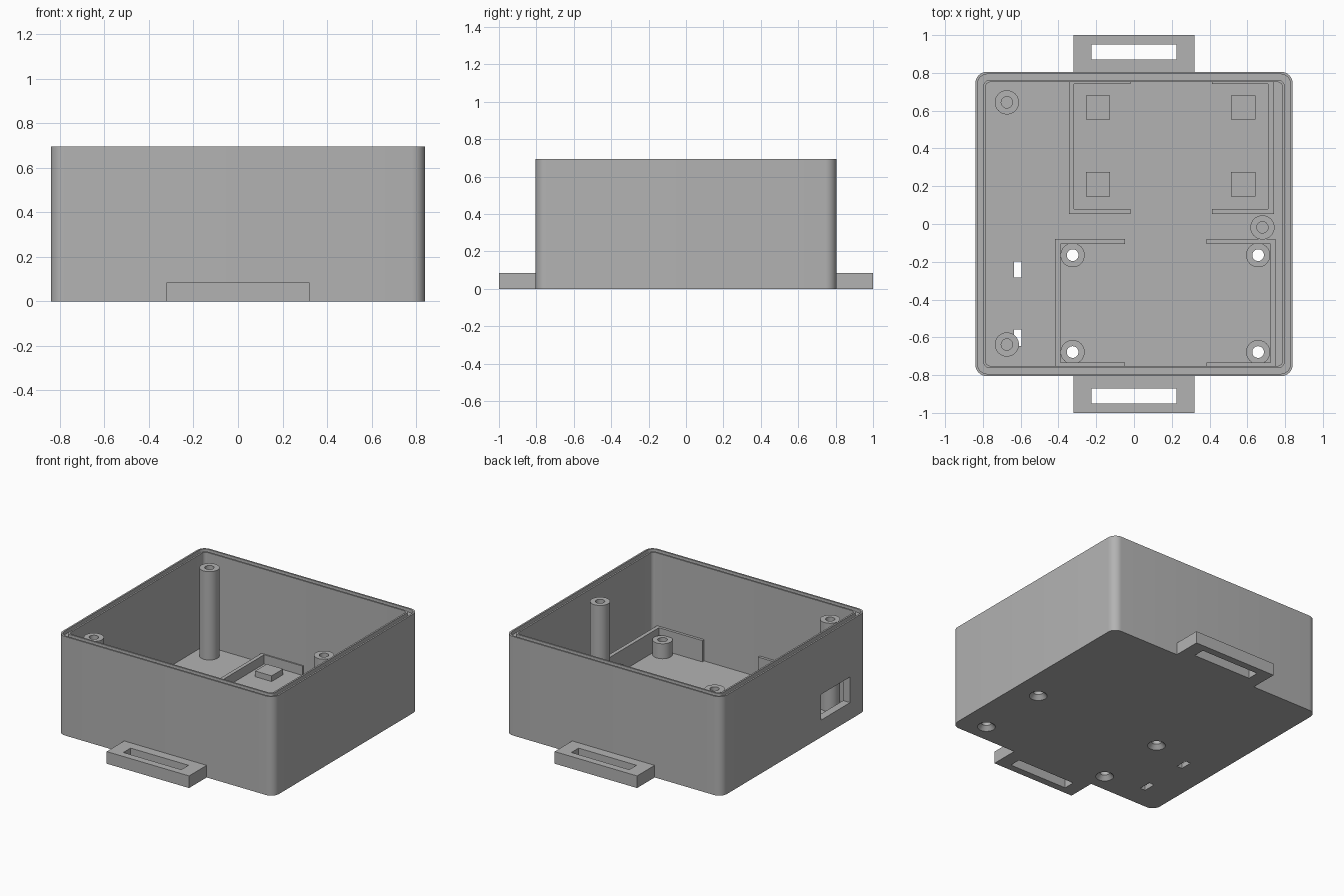
import bpy, bmesh
from math import sin, cos, pi

cube = bpy.data.objects.get("Cube")
if cube:
    bpy.data.objects.remove(cube, do_unlink=True)

HX, HY, TOP, FLOOR, TAB = 0.84, 0.805, 0.695, 0.035, 0.085

grey = bpy.data.materials.new("plain grey plastic")
grey.use_nodes = True
grey.diffuse_color = (0.45, 0.45, 0.45, 1)
grey.node_tree.nodes["Principled BSDF"].inputs["Base Color"].default_value = grey.diffuse_color


def add_rings(bm, rings, closed=False):
    """Join equal rings of points; cap the ends or close into a tube."""
    loops = [[bm.verts.new(p) for p in ring] for ring in rings]
    pairs = list(zip(loops, loops[1:]))
    if closed:
        pairs.append((loops[-1], loops[0]))
    else:
        bm.faces.new(loops[0][::-1])
        bm.faces.new(loops[-1])
    for a, b in pairs:
        for i in range(len(a)):
            j = (i + 1) % len(a)
            bm.faces.new((a[i], a[j], b[j], b[i]))


def add_box(bm, x0, x1, y0, y1, z0, z1):
    add_rings(bm, [rect(x0, x1, y0, y1, z) for z in (z0, z1)])


def rect(x0, x1, y0, y1, z):
    return [(x0, y0, z), (x1, y0, z), (x1, y1, z), (x0, y1, z)]


def circle(x, y, r, z, n=32):
    return [(x + r * cos(2 * pi * i / n), y + r * sin(2 * pi * i / n), z) for i in range(n)]


def rounded(inset, r, z, n=8):
    """Rounded rectangle inset from the outside of the box."""
    pts = []
    for k, (sx, sy) in enumerate([(1, 1), (-1, 1), (-1, -1), (1, -1)]):
        for i in range(n + 1):
            a = pi / 2 * (k + i / n)
            pts.append((sx * (HX - inset - r) + r * cos(a), sy * (HY - inset - r) + r * sin(a), z))
    return pts


def finish(name, bm):
    bmesh.ops.recalc_face_normals(bm, faces=bm.faces)
    mesh = bpy.data.meshes.new(name)
    bm.to_mesh(mesh)
    bm.free()
    mesh.materials.append(grey)
    obj = bpy.data.objects.new(name, mesh)
    bpy.context.collection.objects.link(obj)
    return obj


def smooth(obj):
    bpy.ops.object.select_all(action="DESELECT")
    obj.select_set(True)
    bpy.context.view_layer.objects.active = obj
    bpy.ops.object.shade_smooth_by_angle(angle=0.6)


# Open box with a sealing groove around the rim
bm = bmesh.new()
groove = TOP - 0.025
add_rings(bm, [rounded(0, 0.06, 0), rounded(0, 0.06, TOP),
               rounded(0.012, 0.05, TOP), rounded(0.012, 0.05, groove),
               rounded(0.042, 0.035, groove), rounded(0.042, 0.035, TOP),
               rounded(0.054, 0.025, TOP), rounded(0.054, 0.025, FLOOR)])
box = finish("box_shell", bm)

# Openings: countersunk screw holes, floor slots, side window
standoffs = [(x, y) for x in (-0.325, 0.657) for y in (-0.165, -0.678)]
bm = bmesh.new()
for x, y in standoffs:
    add_rings(bm, [circle(x, y, 0.062, -0.005), circle(x, y, 0.031, 0.028),
                   circle(x, y, 0.031, FLOOR + 0.02)])
for y0, y1 in [(-0.283, -0.198), (-0.647, -0.558)]:
    add_box(bm, -0.635, -0.595, y0, y1, -0.05, FLOOR + 0.02)
add_box(bm, -0.9, -0.75, -0.62, -0.3, 0.12, 0.3)
cutter = finish("opening_cutter", bm)
cutter.hide_render = True
cut = box.modifiers.new("openings", "BOOLEAN")
cut.operation, cut.solver, cut.object = "DIFFERENCE", "EXACT", cutter
bpy.context.view_layer.objects.active = box
bpy.ops.object.modifier_apply(modifier=cut.name)
bpy.data.objects.remove(cutter, do_unlink=True)
smooth(box)

# Strap tabs at front and back, each with a slot
for name, s in (("front_strap_tab", -1), ("back_strap_tab", 1)):
    bm = bmesh.new()
    outer = (-0.32, 0.32, s * (HY - 0.005), s)
    inner = (-0.225, 0.225, s * 0.87, s * 0.95)
    add_rings(bm, [rect(*outer, 0), rect(*outer, TAB), rect(*inner, TAB), rect(*inner, 0)], True)
    finish(name, bm)

# Tall lid posts with blind screw holes
for i, (x, y) in enumerate([(-0.673, 0.644), (-0.673, -0.638), (0.68, -0.018)]):
    bm = bmesh.new()
    add_rings(bm, [circle(x, y, 0.064, FLOOR), circle(x, y, 0.064, 0.655),
                   circle(x, y, 0.03, 0.655), circle(x, y, 0.03, 0.4)])
    smooth(finish(f"lid_post_{i + 1}", bm))

# Short board standoffs, open right through
for i, (x, y) in enumerate(standoffs):
    bm = bmesh.new()
    add_rings(bm, [circle(x, y, r, z) for r, z in
                   ((0.064, FLOOR), (0.064, 0.14), (0.031, 0.14), (0.031, FLOOR))], True)
    smooth(finish(f"board_standoff_{i + 1}", bm))


# Low C-shaped walls that frame the two board bays
def bracket(name, xo, xi, xe, y0, y0i, y1i, y1, top):
    outline = [(xo, y0), (xe, y0), (xe, y0i), (xi, y0i), (xi, y1i), (xe, y1i), (xe, y1), (xo, y1)]
    bm = bmesh.new()
    add_rings(bm, [[(x, y, z) for x, y in outline] for z in (FLOOR, top)])
    finish(name, bm)


back_y = (0.053, 0.079, 0.742, 0.753)
front_y = (-0.753, -0.732, -0.107, -0.08)
bracket("back_bay_right_wall", -0.343, -0.317, -0.018, *back_y, 0.1)
bracket("back_bay_left_wall", 0.74, 0.71, 0.412, *back_y, 0.1)
bracket("front_bay_right_wall", -0.418, -0.39, -0.047, *front_y, 0.185)
bracket("front_bay_left_wall", 0.75, 0.723, 0.385, *front_y, 0.185)

# Square support pads in the back bay
for x in (-0.19, 0.578):
    for y in (0.617, 0.21):
        bm = bmesh.new()
        add_box(bm, x - 0.064, x + 0.064, y - 0.064, y + 0.064, FLOOR, 0.075)
        finish("support_pad", bm)
